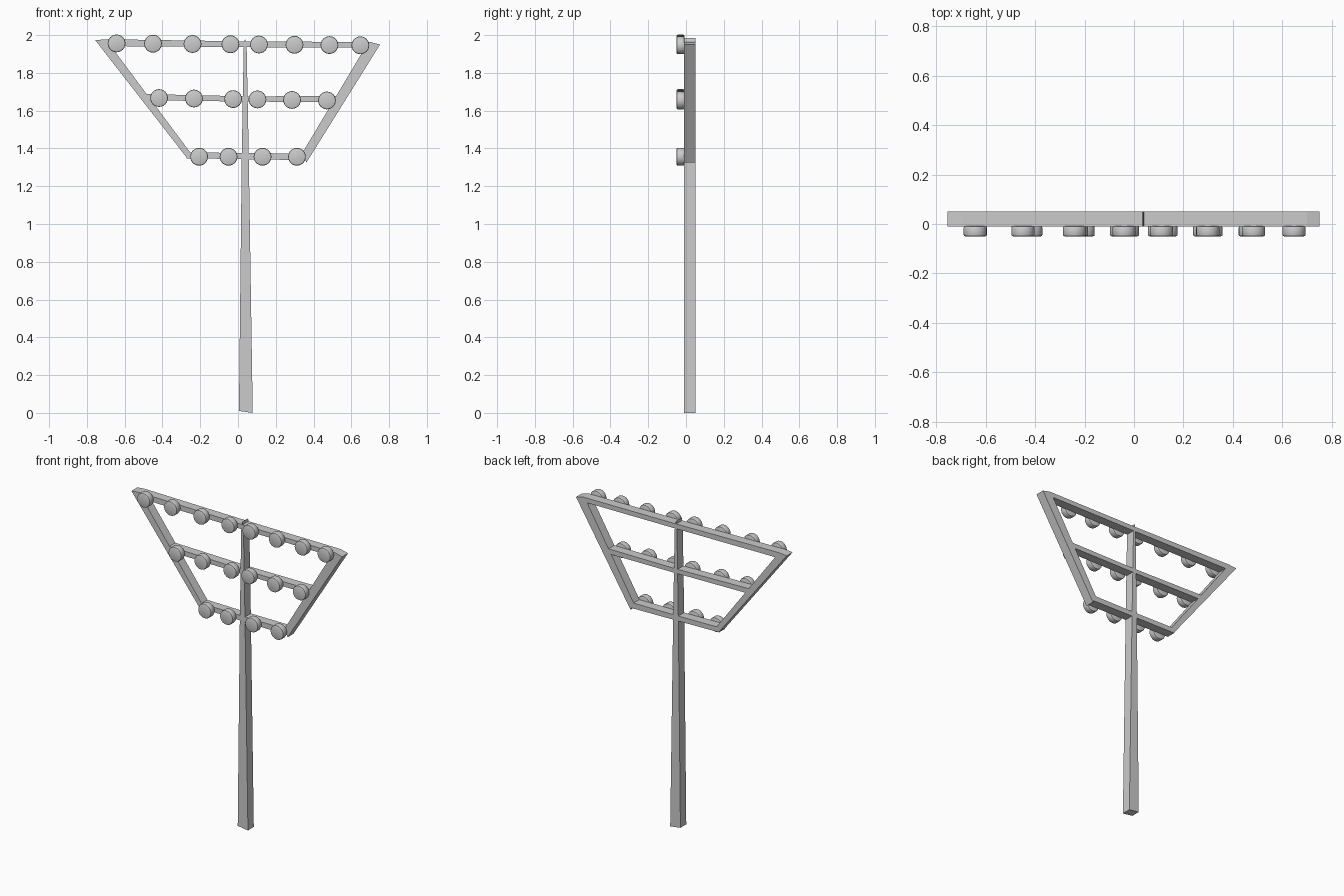
import bpy, bmesh
from mathutils import Matrix, Vector

if "Cube" in bpy.data.objects:
    bpy.data.objects.remove(bpy.data.objects["Cube"])

Y0, Y1 = -0.01, 0.05     # shared depth of the frame and mast


def beam(name, outline):
    """Flat bar: an x/z outline extruded along y."""
    bm = bmesh.new()
    face = bm.faces.new([bm.verts.new((x, Y0, z)) for x, z in outline])
    ext = bmesh.ops.extrude_face_region(bm, geom=[face])
    moved = [v for v in ext["geom"] if isinstance(v, bmesh.types.BMVert)]
    bmesh.ops.translate(bm, verts=moved, vec=(0, Y1 - Y0, 0))
    bmesh.ops.recalc_face_normals(bm, faces=bm.faces)
    me = bpy.data.meshes.new(name)
    bm.to_mesh(me)
    bm.free()
    ob = bpy.data.objects.new(name, me)
    bpy.context.collection.objects.link(ob)
    return ob


# Tapered mast with a slightly crooked foot
beam("mast", [(0.005, 0.01), (0.078, 0.0), (0.057, 1.36), (0.046, 1.93),
              (0.037, 1.985), (0.03, 1.93), (0.02, 1.36)])

# Sloping side arms
beam("left_arm", [(-0.755, 1.972), (-0.7, 1.978), (-0.25, 1.375), (-0.272, 1.352)])
beam("right_arm", [(0.69, 1.963), (0.752, 1.95), (0.362, 1.325), (0.34, 1.375)])

# Cross bars, pinched at the mast
beam("top_bar", [(-0.755, 1.973), (-0.7, 1.978), (0.037, 1.967), (0.7, 1.963),
                 (0.752, 1.95), (0.69, 1.933), (0.037, 1.936), (-0.71, 1.942)])
beam("middle_bar", [(-0.497, 1.688), (0.037, 1.676), (0.54, 1.677),
                    (0.525, 1.645), (0.037, 1.648), (-0.475, 1.655)])
beam("bottom_bar", [(-0.272, 1.38), (0.037, 1.375), (0.365, 1.374),
                    (0.355, 1.338), (0.037, 1.343), (-0.272, 1.348)])

# One bevelled drum lamp mesh, facing -y
R, DEPTH = 0.047, 0.042
bm = bmesh.new()
bmesh.ops.create_cone(bm, cap_ends=True, segments=24, radius1=R, radius2=R, depth=DEPTH,
                      matrix=Matrix.Rotation(1.5707963, 4, 'X'))
rims = [e for e in bm.edges if abs(e.verts[0].co.y - e.verts[1].co.y) < 1e-4]
bmesh.ops.bevel(bm, geom=rims, offset=0.007, segments=2, profile=0.5, affect='EDGES')
lamp_mesh = bpy.data.meshes.new("lamp")
bm.to_mesh(lamp_mesh)
bm.free()

# Lamp rows: x positions with the height at each end of the row
rows = {
    "top": ((-0.643, -0.45, -0.241, -0.04, 0.111, 0.299, 0.484, 0.648), 1.956, 1.946),
    "middle": ((-0.418, -0.233, -0.026, 0.103, 0.286, 0.471), 1.667, 1.654),
    "bottom": ((-0.206, -0.05, 0.13, 0.312), 1.356, 1.356),
}
for row, (xs, za, zb) in rows.items():
    for i, x in enumerate(xs):
        t = (x - xs[0]) / (xs[-1] - xs[0])
        lamp = bpy.data.objects.new(f"{row}_lamp_{i + 1}", lamp_mesh)
        lamp.location = Vector((x, -0.029, za + (zb - za) * t))
        bpy.context.collection.objects.link(lamp)
        lamp.select_set(True)
        bpy.context.view_layer.objects.active = lamp

# Smooth the round lamps, keep rims crisp
lamp_mesh.shade_smooth()
lamp_mesh.set_sharp_from_angle(angle=0.6)
